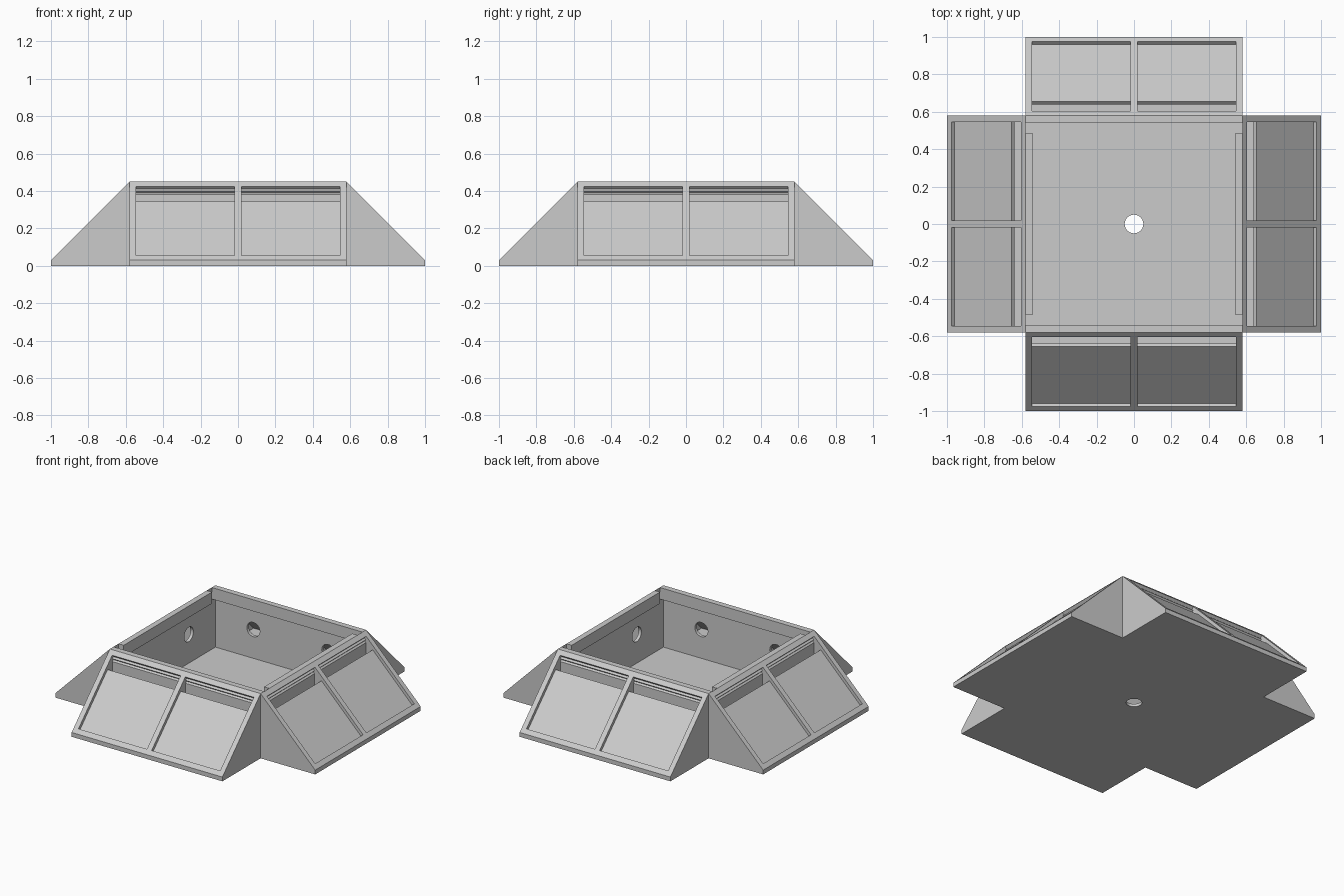
import bpy, bmesh, math
from mathutils import Matrix, Vector

if "Cube" in bpy.data.objects:
    bpy.data.objects.remove(bpy.data.objects["Cube"])

HALF = 0.58      # half width of the central box
FLOOR = 0.02     # floor thickness
TOP = 0.45       # rim height

grey = bpy.data.materials.new("light grey")
grey.use_nodes = True
grey.diffuse_color = (0.6, 0.6, 0.6, 1)
grey.node_tree.nodes["Principled BSDF"].inputs["Base Color"].default_value = (0.6, 0.6, 0.6, 1)


def finish(name, bm):
    bmesh.ops.recalc_face_normals(bm, faces=bm.faces)
    mesh = bpy.data.meshes.new(name)
    bm.to_mesh(mesh)
    bm.free()
    mesh.materials.append(grey)
    obj = bpy.data.objects.new(name, mesh)
    bpy.context.collection.objects.link(obj)
    return obj


def extrude_profile(bm, profile, x0, x1):
    """Sweep an (outward, height) outline along x; outward is -y."""
    face = bm.faces.new([bm.verts.new((x0, -o, z)) for o, z in profile])
    new = bmesh.ops.extrude_face_region(bm, geom=[face])["geom"]
    verts = [v for v in new if isinstance(v, bmesh.types.BMVert)]
    bmesh.ops.translate(bm, verts=verts, vec=(x1 - x0, 0, 0))


def add_box(bm, lo, hi):
    lo, hi = Vector(lo), Vector(hi)
    mat = Matrix.Translation((lo + hi) / 2) @ Matrix.Diagonal((*(hi - lo), 1))
    bmesh.ops.create_cube(bm, size=1, matrix=mat)


def add_hole(bm, matrix, depth):
    bmesh.ops.create_cone(bm, cap_ends=True, segments=32, radius1=0.05,
                          radius2=0.05, depth=depth, matrix=matrix)


def cut(obj, cutter_bm):
    cutter = finish("cutter", cutter_bm)
    cutter.hide_render = True
    mod = obj.modifiers.new("cut", "BOOLEAN")
    mod.operation = "DIFFERENCE"
    mod.solver = "EXACT"
    mod.object = cutter
    bpy.context.view_layer.objects.active = obj
    bpy.ops.object.modifier_apply(modifier=mod.name)
    bpy.data.objects.remove(cutter)


# Wing: sloped outline, and the hollow bay behind its inset panel
wing_outline = [(HALF, 0), (1, 0), (1, 0.03), (HALF, TOP)]
bay_outline = [(0.995, 0.075), (0.96, 0.04), (0.655, 0.345), (0.64, 0.33),
               (0.95, FLOOR), (0.602, FLOOR), (0.602, 0.38), (0.592, 0.39),
               (0.602, 0.4), (0.59, 0.41), (0.625, 0.445)]

bm = bmesh.new()
extrude_profile(bm, wing_outline, -HALF, HALF)
wing = finish("front_wing", bm)

bm = bmesh.new()
for x0, x1 in ((-0.545, -0.018), (0.018, 0.545)):
    extrude_profile(bm, bay_outline, x0, x1)
cut(wing, bm)

# Round cable holes through the inner wall
bm = bmesh.new()
for x in (-0.288, 0.288):
    add_hole(bm, Matrix.Translation((x, -0.59, 0.22)) @ Matrix.Rotation(math.pi / 2, 4, "X"), 0.06)
cut(wing, bm)

# Repeat the wing on the other sides
for i, side in enumerate(("left", "back", "right"), 1):
    copy = wing.copy()
    copy.name = side + "_wing"
    copy.rotation_euler.z = i * math.pi / 2
    bpy.context.collection.objects.link(copy)

# Floor plate with a central hole
bm = bmesh.new()
add_box(bm, (-HALF, -HALF, 0), (HALF, HALF, FLOOR))
floor = finish("floor", bm)
bm = bmesh.new()
add_hole(bm, Matrix.Identity(4), 0.2)
cut(floor, bm)

# Rim bars along the inside top of each wall; the side pair is shorter
for i, side in enumerate(("front", "left", "back", "right")):
    length = HALF if i % 2 == 0 else 0.485
    bm = bmesh.new()
    add_box(bm, (-length, -HALF, 0.37), (length, -0.54, TOP))
    bar = finish(side + "_rim_bar", bm)
    bar.rotation_euler.z = i * math.pi / 2
